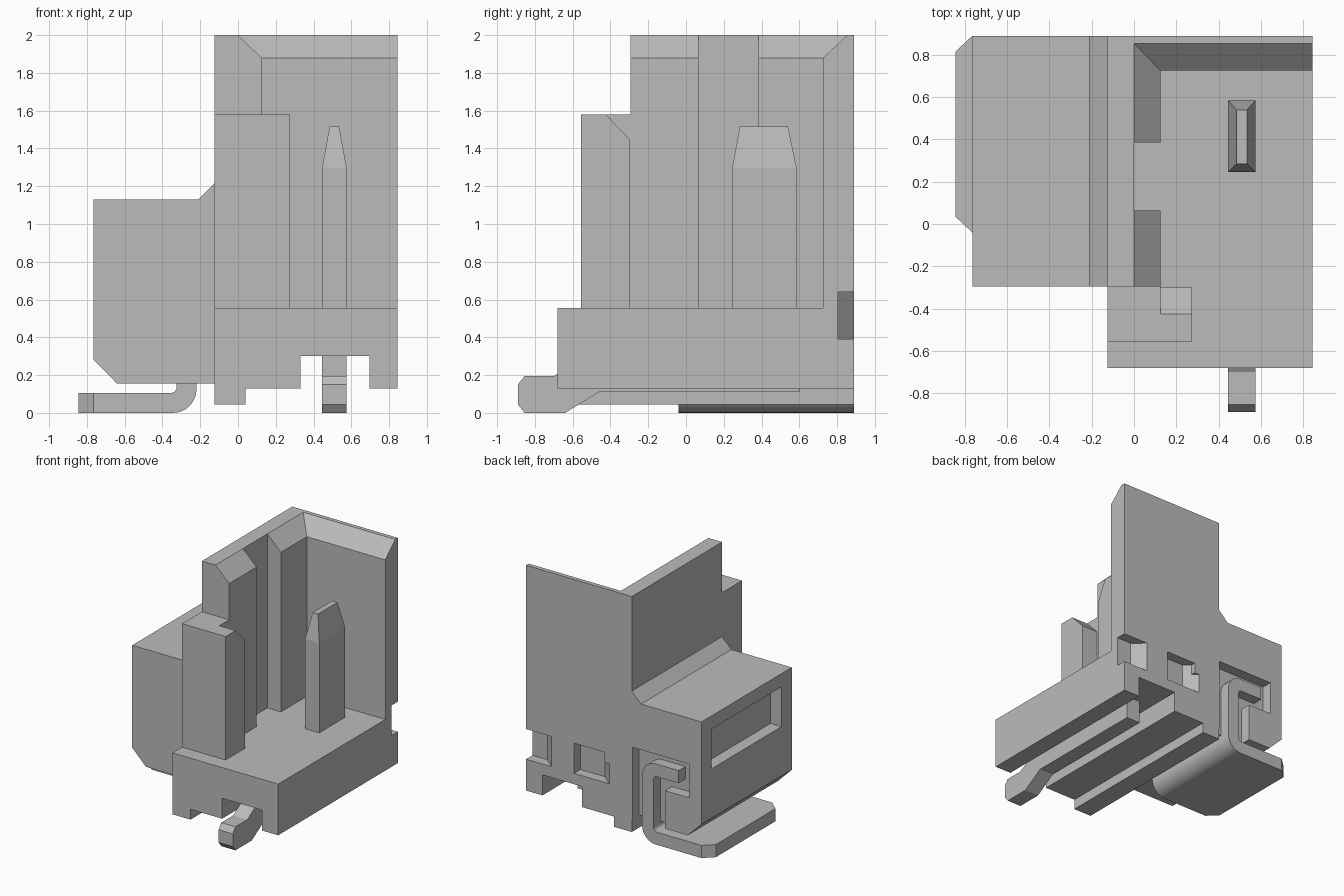
import bpy, bmesh
from math import cos, sin, radians
from mathutils import Vector

cube = bpy.data.objects.get("Cube")
if cube:
    bpy.data.objects.remove(cube, do_unlink=True)

grey = bpy.data.materials.new("plain grey")
grey.use_nodes = True
GREY = (0.5, 0.5, 0.5, 1)
grey.diffuse_color = GREY
grey.node_tree.nodes["Principled BSDF"].inputs["Base Color"].default_value = GREY

# Axis order: how (u, v, depth) becomes (x, y, z) for each extrusion direction
PLACE = {
    "x": lambda u, v, d: (d, u, v),
    "y": lambda u, v, d: (u, d, v),
    "z": lambda u, v, d: (u, v, d),
}


def prism(name, axis, outline, start, end):
    """Extrude a 2D outline along an axis."""
    bm = bmesh.new()
    face = bm.faces.new([bm.verts.new(PLACE[axis](u, v, start)) for u, v in outline])
    moved = bmesh.ops.extrude_face_region(bm, geom=[face])["geom"]
    shift = Vector(PLACE[axis](0, 0, end - start))
    bmesh.ops.translate(bm, vec=shift, verts=[g for g in moved if isinstance(g, bmesh.types.BMVert)])
    bmesh.ops.recalc_face_normals(bm, faces=bm.faces)
    mesh = bpy.data.meshes.new(name)
    bm.to_mesh(mesh)
    bm.free()
    mesh.materials.append(grey)
    obj = bpy.data.objects.new(name, mesh)
    bpy.context.collection.objects.link(obj)
    return obj


def rect(u0, u1, v0, v1):
    return [(u0, v0), (u1, v0), (u1, v1), (u0, v1)]


def arc(cx, cz, r, a0, a1, steps=8):
    angles = [radians(a0 + (a1 - a0) * i / steps) for i in range(steps + 1)]
    return [(cx + r * cos(a), cz + r * sin(a)) for a in angles]


def combine(target, tools, operation="DIFFERENCE"):
    """Apply a boolean with each tool, then remove the tool."""
    bpy.context.view_layer.objects.active = target
    for tool in tools:
        mod = target.modifiers.new("cut", "BOOLEAN")
        mod.operation, mod.solver, mod.object = operation, "EXACT", tool
        bpy.ops.object.modifier_apply(modifier=mod.name)
        bpy.data.objects.remove(tool, do_unlink=True)


LEFT, RIGHT, FRONT, BACK, FLOOR = -0.125, 0.845, -0.68, 0.89, 0.555


def back_pockets():
    """Two pockets in the back, each with one slanted side."""
    return [prism("pocket_cutter", "z",
                  [(x0, BACK + 0.01), (x0 + 0.11, 0.805), (x1, 0.805), (x1, BACK + 0.01)],
                  0.39, 0.64) for x0, x1 in ((0.07, 0.405), (0.6, 0.9))]


# Base with the underside channel and foot ridge
base = prism("base", "y", [
    (LEFT, 0.045), (0.04, 0.045), (0.04, 0.13), (0.33, 0.13), (0.33, 0.3),
    (0.695, 0.3), (0.695, 0.13), (RIGHT, 0.13), (RIGHT, FLOOR), (LEFT, FLOOR)], FRONT, BACK)
combine(base, back_pockets())

# Back wall with bevelled inner top edge
back_wall = prism("back_wall", "x", [
    (0.725, FLOOR), (BACK, FLOOR), (BACK, 2), (0.855, 2), (0.725, 1.88)], LEFT, RIGHT)
combine(back_wall, back_pockets())

# Side wall with bevelled top and a vertical key slot
side_wall = prism("side_wall", "y", [
    (LEFT, FLOOR), (0.125, FLOOR), (0.125, 1.88), (0, 2), (LEFT, 2)], -0.295, BACK)
combine(side_wall, [prism("slot_cutter", "z", rect(0, 0.2, 0.065, 0.385), 0.5, 2.1)])

# Front corner post with its bevelled lip
prism("corner_post", "z", rect(LEFT, 0.125, -0.555, -0.295), FLOOR, 1.58)
prism("corner_lip", "x", [
    (-0.555, FLOOR), (-0.3, FLOOR), (-0.3, 1.45), (-0.425, 1.58), (-0.555, 1.58)], 0.125, 0.275)

# Side block, its outer window recess and the clip recess at the back
side_block = prism("side_block", "y", [
    (LEFT, 0.155), (-0.64, 0.155), (-0.765, 0.28), (-0.765, 1.13),
    (-0.21, 1.13), (LEFT, 1.215)], -0.295, BACK)
combine(side_block, [
    prism("window_cutter", "x", rect(-0.16, 0.76, 0.69, 1.02), -0.8, -0.665),
    prism("clip_cutter", "y", [
        (-0.13, 0.1), (-0.43, 0.1), (-0.43, 0.47), (-0.65, 0.47),
        (-0.65, 0.75), (-0.13, 0.75)], 0.8, 1)])

# Bent sheet clip: upper arm, upright and mounting foot
clip = prism("mounting_clip", "y",
             [(-0.845, 0), (-0.345, 0)] + arc(-0.345, 0.125, 0.125, -90, 0)
             + arc(-0.345, 0.545, 0.125, 0, 90) + [(-0.555, 0.67), (-0.555, 0.565)]
             + arc(-0.355, 0.535, 0.03, 90, 0, 4) + arc(-0.355, 0.135, 0.03, 0, -90, 4)
             + [(-0.845, 0.105)], -0.04, BACK)
# Clipped foot corners
combine(clip, [
    prism("corner_cutter", "z", [(-0.765, y), (-0.845, y + s * 0.075),
                                 (-0.9, y + s * 0.075), (-0.9, y - s * 0.05),
                                 (-0.765, y - s * 0.05)], -0.1, 0.2)
    for y, s in ((-0.04, 1), (BACK, -1))])
for other in bpy.context.selected_objects:
    other.select_set(False)
clip.select_set(True)
bpy.context.view_layer.objects.active = clip
bpy.ops.object.shade_smooth_by_angle(angle=radians(30))

# Contact tail running under the base
prism("contact_tail", "x", [
    (-0.89, 0.045), (-0.855, 0), (-0.64, 0), (-0.46, 0.11), (0.6, 0.11), (0.6, 0.3),
    (-0.53, 0.3), (-0.7, 0.195), (-0.855, 0.195), (-0.89, 0.15)], 0.445, 0.575)

# Upright contact blade with a tapered tip
blade = prism("contact_blade", "z", rect(0.445, 0.575, 0.245, 0.585), 0.3, 1.3)
bm = bmesh.new()
bm.from_mesh(blade.data)
bm.faces.ensure_lookup_table()
top = max(bm.faces, key=lambda f: f.calc_center_median().z)
tip = bmesh.ops.extrude_face_region(bm, geom=[top])["geom"]
bmesh.ops.delete(bm, geom=[top], context="FACES_ONLY")
for v in tip:
    if isinstance(v, bmesh.types.BMVert):
        v.co.x += 0.04 if v.co.x < 0.5 else -0.04
        v.co.y += 0.04 if v.co.y < 0.4 else -0.045
        v.co.z = 1.515
bm.to_mesh(blade.data)
bm.free()
